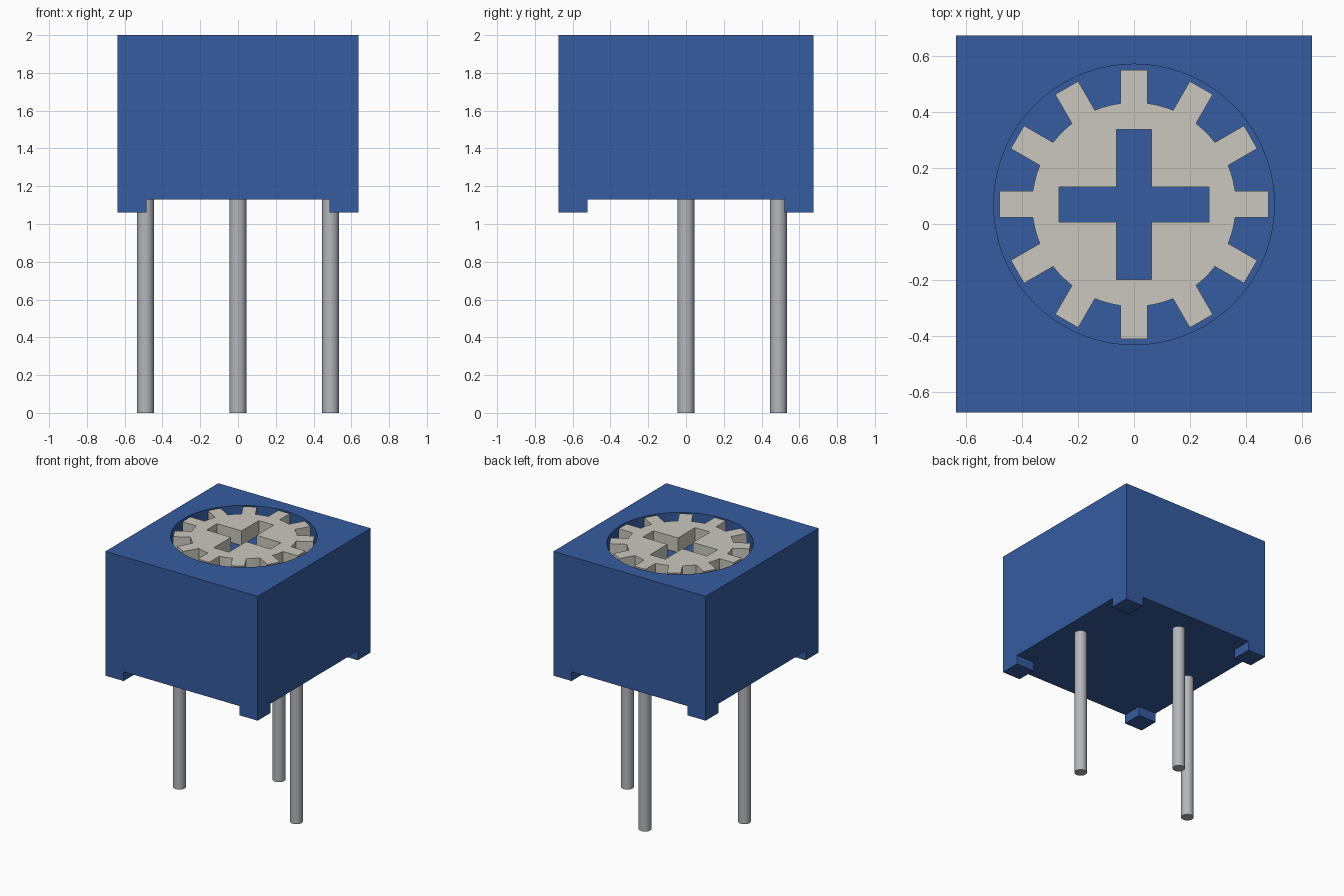
import bpy, bmesh
from math import sin, cos, asin, pi, radians

cube = bpy.data.objects.get("Cube")
if cube:
    bpy.data.objects.remove(cube, do_unlink=True)


def material(name, rgb):
    m = bpy.data.materials.new(name)
    m.use_nodes = True
    col = (*rgb, 1)
    m.diffuse_color = col
    m.node_tree.nodes["Principled BSDF"].inputs["Base Color"].default_value = col
    return m


blue = material("housing blue", (0.036, 0.107, 0.352))
cream = material("rotor cream", (0.59, 0.575, 0.51))
steel = material("pin steel", (0.46, 0.47, 0.50))


def prism(name, outline, z0, z1, mat, at=(0, 0)):
    """Extrude a flat counter-clockwise outline from z0 to z1."""
    bm = bmesh.new()
    base = bm.faces.new([bm.verts.new((x + at[0], y + at[1], z0)) for x, y in outline])
    top = bmesh.ops.extrude_face_region(bm, geom=[base])["geom"]
    bmesh.ops.translate(bm, vec=(0, 0, z1 - z0),
                        verts=[v for v in top if isinstance(v, bmesh.types.BMVert)])
    bmesh.ops.recalc_face_normals(bm, faces=bm.faces)
    mesh = bpy.data.meshes.new(name)
    bm.to_mesh(mesh)
    bm.free()
    mesh.materials.append(mat)
    ob = bpy.data.objects.new(name, mesh)
    bpy.context.collection.objects.link(ob)
    return ob


def activate(ob):
    bpy.ops.object.select_all(action='DESELECT')
    ob.select_set(True)
    bpy.context.view_layer.objects.active = ob


def cut(ob, cutter):
    cutter.hide_render = True
    mod = ob.modifiers.new("cut", 'BOOLEAN')
    mod.operation = 'DIFFERENCE'
    mod.solver = 'EXACT'
    mod.object = cutter
    activate(ob)
    bpy.ops.object.modifier_apply(modifier=mod.name)
    bpy.data.objects.remove(cutter, do_unlink=True)


def circle(r, n):
    return [(r * cos(2 * pi * i / n), r * sin(2 * pi * i / n)) for i in range(n)]


def plus(wx, wy, reach):
    """Cross outline: wx, wy are arm half-widths, reach is the arm length."""
    return [(reach, -wy), (reach, wy), (wx, wy), (wx, reach), (-wx, reach), (-wx, wy),
            (-reach, wy), (-reach, -wy), (-wx, -wy), (-wx, -reach), (wx, -reach), (wx, -wy)]


def gear(root, tip, half, teeth, arc_steps=6):
    pts = []
    a = asin(half / root)
    pitch = 2 * pi / teeth
    for t in range(teeth):
        c, s = cos(t * pitch), sin(t * pitch)
        pts += [(tip * c - y * s, tip * s + y * c) for y in (-half, half)]
        # root arc to the next tooth
        for i in range(arc_steps + 1):
            ang = t * pitch + a + (pitch - 2 * a) * i / arc_steps
            pts.append((root * cos(ang), root * sin(ang)))
    return pts


HX, HY, TOP, UNDER, FOOT = 0.637, 0.675, 2.0, 1.13, 1.06
CENTRE = (0, 0.07)
FLOOR = TOP - 0.11

# Housing: box, undercut to leave four corner feet, round pocket on top
housing = prism("housing", [(-HX, -HY), (HX, -HY), (HX, HY), (-HX, HY)], FOOT, TOP, blue)
cut(housing, prism("feet_cutter", plus(0.485, 0.522, 1), FOOT - 0.2, UNDER, blue))
cut(housing, prism("pocket_cutter", circle(0.502, 72), FLOOR, TOP + 0.2, blue, CENTRE))

# Toothed adjuster with a cross slot
rotor = prism("adjuster_rotor", gear(0.365, 0.482, 0.0475, 12), FLOOR, TOP, cream, CENTRE)
cut(rotor, prism("slot_cutter", plus(0.0625, 0.0625, 0.268), FLOOR - 0.2, TOP + 0.2, cream, CENTRE))

# Three connection pins
for name, at in (("right_pin", (-0.49, 0)), ("left_pin", (0.49, 0)), ("back_pin", (0, 0.49))):
    pin = prism(name, circle(0.044, 32), 0, UNDER, steel, at)
    activate(pin)
    bpy.ops.object.shade_smooth_by_angle(angle=radians(35))
